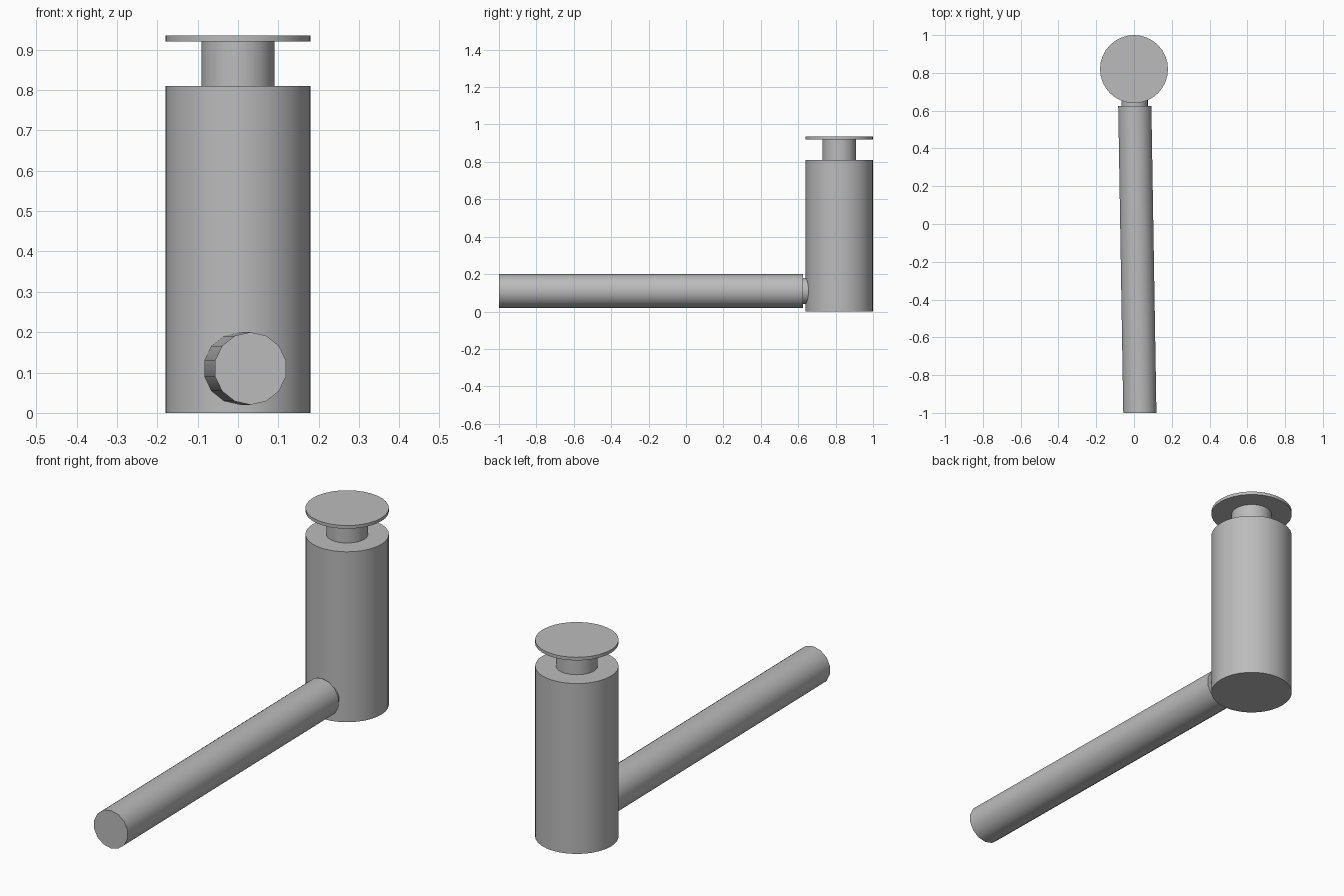
import bpy
import math
from mathutils import Matrix

old = bpy.data.objects.get("Cube")
if old:
    bpy.data.objects.remove(old, do_unlink=True)

# Single plain grey material
grey = bpy.data.materials.new("plain grey")
grey.use_nodes = True
colour = (0.5, 0.5, 0.5, 1)
grey.diffuse_color = colour
grey.node_tree.nodes["Principled BSDF"].inputs["Base Color"].default_value = colour

POST_Y = 0.82


def cylinder(name, radius, start, end, sides, axis="Z", x=0.0, other=POST_Y):
    """Cylinder from start to end along Z (at y=other) or Y (at z=other)."""
    mid = (start + end) / 2
    upright = axis == "Z"
    bpy.ops.mesh.primitive_cylinder_add(
        vertices=sides, radius=radius, depth=end - start,
        location=(x, other, mid) if upright else (x, mid, other),
        rotation=(0, 0, 0) if upright else (math.pi / 2, 0, 0))
    obj = bpy.context.object
    obj.name = name
    obj.data.materials.append(grey)
    bpy.ops.object.transform_apply(location=True, rotation=True, scale=True)
    bpy.ops.object.shade_smooth_by_angle(angle=math.radians(35))
    return obj


# Upright post with neck and flat cap
cylinder("post_body", 0.18, 0, 0.81, 32)
cylinder("post_neck", 0.09, 0.80, 0.925, 32)
cylinder("post_cap", 0.18, 0.92, 0.935, 32)

# Short joint running into the post
cylinder("arm_joint", 0.07, 0.60, 0.70, 24, "Y", 0.003, 0.11)

# Long arm, slanted sideways while its ends stay square to y
arm = cylinder("long_arm", 0.09, -1, 0.625, 14, "Y", 0.0, 0.11)
slant = Matrix.Identity(4)
slant[0][1] = -0.0165
slant[0][3] = 0.0145
arm.data.transform(slant)
